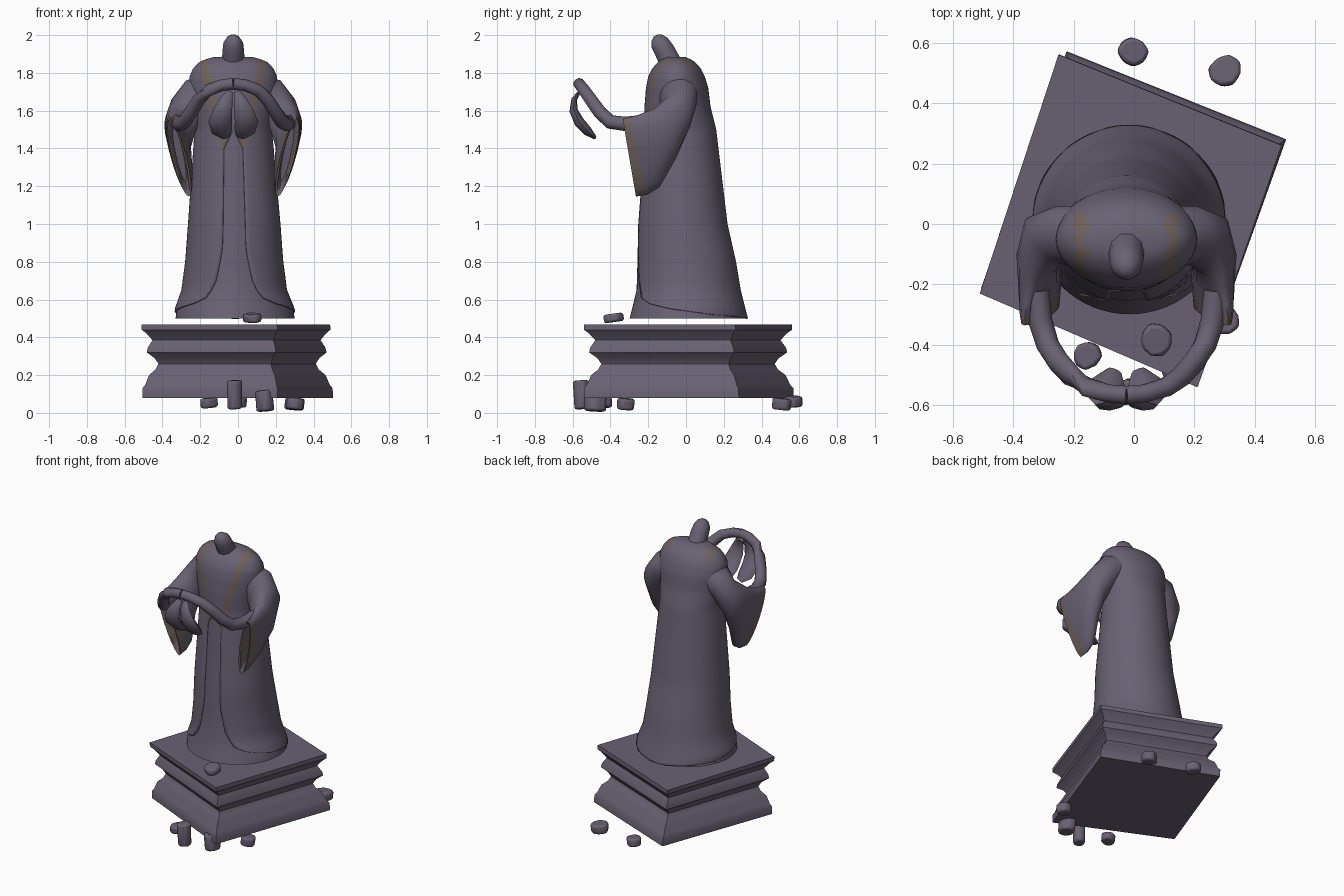
import bpy, bmesh, math, random
from mathutils import Vector

random.seed(4)
cube = bpy.data.objects.get("Cube")
if cube:
    bpy.data.objects.remove(cube, do_unlink=True)

CX = -0.025  # centre line of the figure


def material(name, colour):
    m = bpy.data.materials.new(name)
    m.use_nodes = True
    m.diffuse_color = (*colour, 1)
    bsdf = m.node_tree.nodes["Principled BSDF"]
    bsdf.inputs["Base Color"].default_value = (*colour, 1)
    bsdf.inputs["Roughness"].default_value = 0.8
    return m


stone = material("purple grey stone", (0.14, 0.12, 0.17))
gold = material("faded brown gold", (0.16, 0.12, 0.11))


def loft(name, rings, closed=True, caps=(True, True), rule=None, angle=40):
    """Skin a list of equal-length point rings."""
    bm = bmesh.new()
    rows = [[bm.verts.new(p) for p in ring] for ring in rings]
    n = len(rows[0])
    for a, b in zip(rows, rows[1:]):
        for i in range(n if closed else n - 1):
            j = (i + 1) % n
            bm.faces.new((a[i], a[j], b[j], b[i]))
    for use, row in zip(caps, (rows[0], rows[-1])):
        if use:
            bm.faces.new(row)
    bmesh.ops.remove_doubles(bm, verts=bm.verts, dist=0.0003)
    bmesh.ops.recalc_face_normals(bm, faces=bm.faces)
    if rule:
        for f in bm.faces:
            f.material_index = int(rule(f.calc_center_median()))
    mesh = bpy.data.meshes.new(name)
    bm.to_mesh(mesh)
    bm.free()
    ob = bpy.data.objects.new(name, mesh)
    bpy.context.collection.objects.link(ob)
    mesh.materials.append(stone)
    mesh.materials.append(gold)
    finish(ob, angle)
    return ob


def finish(ob, angle=40):
    bpy.ops.object.select_all(action='DESELECT')
    ob.select_set(True)
    bpy.context.view_layer.objects.active = ob
    bpy.ops.object.shade_smooth_by_angle(angle=math.radians(angle))


def sample(table, z):
    """Interpolate rows of a table by their first entry."""
    for a, b in zip(table, table[1:]):
        if z <= b[0]:
            t = max(0, (z - a[0]) / (b[0] - a[0]))
            return [p + (q - p) * t for p, q in zip(a[1:], b[1:])]
    return table[-1][1:]


def oval(c, u, v, n=16):
    return [Vector(c) + Vector(u) * math.cos(k * math.tau / n)
            + Vector(v) * math.sin(k * math.tau / n) for k in range(n)]


def tube(name, path, radii, squash=1.0, n=10):
    """Round section swept along a path."""
    pts = [Vector(p) for p in path]
    rings = []
    for i, p in enumerate(pts):
        d = (pts[min(i + 1, len(pts) - 1)] - pts[max(i - 1, 0)]).normalized()
        side = Vector((0, 1, 0.3)) if abs(d.x) > 0.75 else Vector((1, 0, 0))
        u = (side - d * side.dot(d)).normalized()
        v = d.cross(u)
        if i and u.dot(last) < 0.2:
            u = (last - d * last.dot(d)).normalized()
            v = d.cross(u)
        last = u
        rings.append(oval(p, u * radii[i], v * radii[i] * squash, n))
    return loft(name, rings, angle=60)


# Plinth: skewed square mouldings stacked from a profile
low = [(-0.505, -0.21), (-0.22, 0.57), (0.503, 0.28), (0.21, -0.54)]
high = [(-0.51, -0.23), (-0.25, 0.56), (0.488, 0.26), (0.21, -0.54)]
profile = [(0.08, 1), (0.13, 1), (0.15, 0.97), (0.2, 0.93), (0.23, 0.86), (0.26, 0.83),
           (0.29, 0.87), (0.32, 0.95), (0.345, 0.94), (0.385, 0.89), (0.42, 0.95),
           (0.44, 1), (0.468, 1)]
rings = []
for z, s in profile:
    t = (z - 0.08) / 0.39
    rings.append([((a[0] + (b[0] - a[0]) * t) * s, (a[1] + (b[1] - a[1]) * t) * s, z)
                  for a, b in zip(low, high)])
loft("plinth", rings, angle=35)

# Robe outline: height, centre x, centre y, half width, half depth
body = [(0.5, -0.015, 0.01, 0.325, 0.318), (0.55, -0.017, 0.01, 0.318, 0.305),
        (0.65, -0.02, 0.01, 0.28, 0.28), (0.8, -0.02, 0, 0.26, 0.265),
        (1, -0.02, -0.02, 0.245, 0.24), (1.5, CX, -0.03, 0.205, 0.19),
        (1.62, CX, -0.045, 0.22, 0.175), (1.72, CX, -0.047, 0.235, 0.165),
        (1.78, CX, -0.05, 0.232, 0.15), (1.83, CX, -0.05, 0.21, 0.125),
        (1.865, CX, -0.05, 0.17, 0.09), (1.885, CX, -0.055, 0.1, 0.05)]
# Half angle of the front opening at each height
opening = [(0.5, 2.9), (0.52, 2.0), (0.55, 1.3), (0.58, 0.8), (0.61, 0.55), (0.68, 0.38),
           (0.87, 0.25), (1.4, 0.24), (1.5, 0.0)]


def robe_ring(z, gap, scale, n):
    cx, cy, rx, ry = sample(body, z)
    out = []
    for k in range(n):
        a = gap + (math.tau - 2 * gap) * k / (n - 1)
        out.append((cx - rx * scale * math.sin(a), cy - ry * scale * math.cos(a), z))
    return out


def stole(p):
    """Faded band over the shoulders meeting on the chest."""
    dx = abs(p.x - CX)
    if p.y > 0.04 or p.z < 1.4:
        return False
    if p.z < 1.45:
        return dx < 0.07
    w = 0.05 + 0.1 * min(1, (p.z - 1.42) / 0.38)
    return abs(dx - w) < 0.024


heights = sorted({0.5 + 0.01 * k for k in range(12)} | {0.65 + 0.05 * k for k in range(15)}
                 | {1.4 + 0.02 * k for k in range(24)} | {1.872, 1.885})
outer = loft("outer_robe", [robe_ring(z, sample(opening, z)[0], 1, 65) for z in heights],
             closed=False, caps=(False, True), rule=stole, angle=50)
cloth = outer.modifiers.new("cloth thickness", 'SOLIDIFY')
cloth.thickness = 0.01

# Inner robe seen through the front opening
loft("inner_robe", [robe_ring(z, 0, 0.97, 65)[:-1] for z, *_ in body[:7]])

# Neck stump leaning forward
tube("neck", [(CX, -0.07, 1.83), (CX, -0.115, 1.92), (CX, -0.14, 1.96), (CX, -0.155, 1.985),
              (CX, -0.162, 1.997)], [0.062, 0.057, 0.052, 0.035, 0.012])

# Sleeves: centre, tall half axis, wide half axis of each ring
sleeve = [((0.12, -0.04, 1.71), (0, 0, 0.09), (0, 0.1, 0)),
          ((0.21, -0.04, 1.66), (0.04, 0, 0.1), (0.02, 0.1, 0)),
          ((0.265, -0.055, 1.57), (0.03, -0.02, 0.11), (0.065, 0.075, 0)),
          ((0.295, -0.115, 1.475), (0.025, -0.055, 0.135), (0.065, 0.03, 0)),
          ((0.285, -0.2, 1.385), (0.045, -0.06, 0.19), (0.055, 0, 0)),
          ((0.285, -0.255, 1.36), (0.05, -0.05, 0.205), (0.047, 0, 0)),
          ((0.285, -0.3, 1.35), (0.05, -0.035, 0.205), (0.038, 0, 0)),
          ((0.285, -0.295, 1.35), (0.045, -0.03, 0.19), (0.027, 0, 0)),
          ((0.285, -0.22, 1.37), (0.03, -0.03, 0.14), (0.02, 0, 0))]


def sleeve_trim(p):
    return p.y < -0.235 and p.z + 0.8 * p.y < 1.31 and p.y + 0.3 * (p.z - 1.35) < -0.25


for side, label in ((1, "left"), (-1, "right")):
    def place(p):
        return (CX + side * p[0], p[1], p[2])
    rings = [[place(p) for p in oval(*ring, n=20)] for ring in sleeve]
    loft(label + "_sleeve", rings, rule=sleeve_trim, angle=60)

    # Forearm curving up to the middle
    arm = [(0.295, -0.22, 1.54), (0.285, -0.32, 1.53), (0.26, -0.4, 1.54), (0.225, -0.455, 1.59),
           (0.18, -0.505, 1.66), (0.13, -0.54, 1.71), (0.06, -0.56, 1.735), (0, -0.565, 1.742)]
    tube(label + "_arm", [place(p) for p in arm],
         [0.04, 0.04, 0.038, 0.037, 0.035, 0.033, 0.031, 0.031])

    # Hanging curled hand
    hand = [(0.02, -0.565, 1.7), (0.035, -0.592, 1.66), (0.055, -0.595, 1.6),
            (0.07, -0.565, 1.54), (0.06, -0.52, 1.49), (0.04, -0.485, 1.46)]
    tube(label + "_hand", [place(p) for p in hand],
         [0.018, 0.033, 0.05, 0.062, 0.055, 0.025], squash=0.45, n=8)

# Rubble: position and half sizes
rubble = [((-0.005, 0.57, 0.06), (0.052, 0.055, 0.028)), ((0.3, 0.505, 0.047), (0.058, 0.055, 0.03)),
          ((0.075, -0.385, 0.503), (0.057, 0.06, 0.022)), ((-0.155, -0.435, 0.053), (0.052, 0.05, 0.026)),
          ((0.3, -0.32, 0.047), (0.052, 0.048, 0.03)), ((-0.02, -0.555, 0.096), (0.05, 0.045, 0.076)),
          ((0.14, -0.48, 0.063), (0.05, 0.07, 0.054))]
for i, (pos, size) in enumerate(rubble):
    bpy.ops.mesh.primitive_cylinder_add(vertices=8, radius=1, depth=2, location=pos)
    rock = bpy.context.object
    rock.name = f"rubble_{i + 1}"
    for v in rock.data.vertices:
        k = random.uniform(0.85, 1.05)
        v.co = (v.co.x * size[0] * k, v.co.y * size[1] * k, v.co.z * size[2])
    rock.rotation_euler = (random.uniform(-0.12, 0.12), random.uniform(-0.12, 0.12), random.random())
    rock.data.materials.append(stone)
    bevel = rock.modifiers.new("worn edges", 'BEVEL')
    bevel.width = 0.012
    bevel.segments = 2
    finish(rock, 35)
